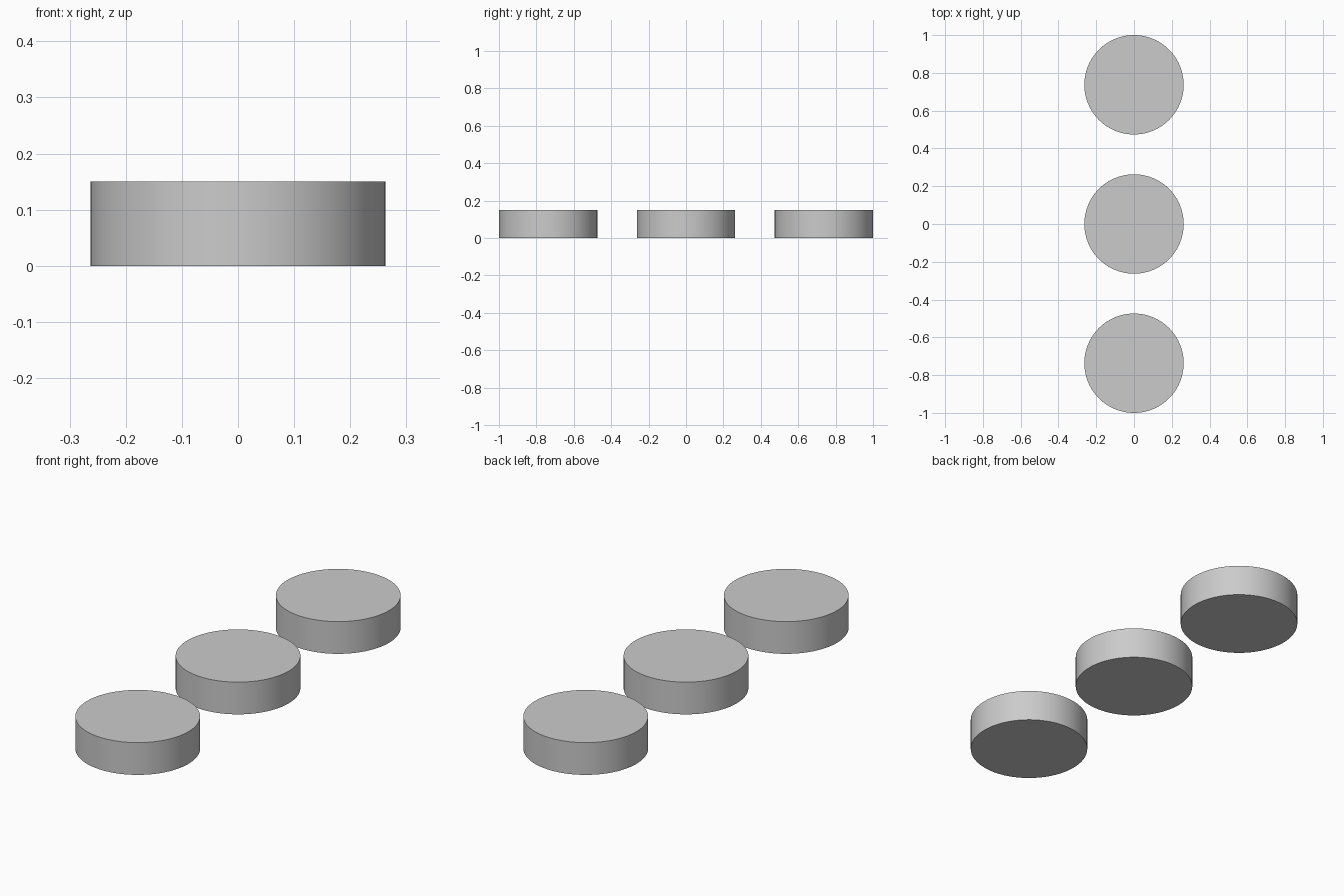
import bpy
import math

if "Cube" in bpy.data.objects:
    bpy.data.objects.remove(bpy.data.objects["Cube"])

RADIUS = 0.263
HEIGHT = 0.15
SPACING = 1.0 - RADIUS


def add_disc(name, y):
    bpy.ops.mesh.primitive_cylinder_add(
        vertices=96, radius=RADIUS, depth=HEIGHT, location=(0, y, HEIGHT / 2))
    disc = bpy.context.object
    disc.name = name
    bpy.ops.object.shade_smooth_by_angle(angle=math.radians(30))


# Three equal discs in a row from front to back
for name, step in (("front_disc", -1), ("middle_disc", 0), ("back_disc", 1)):
    add_disc(name, step * SPACING)
